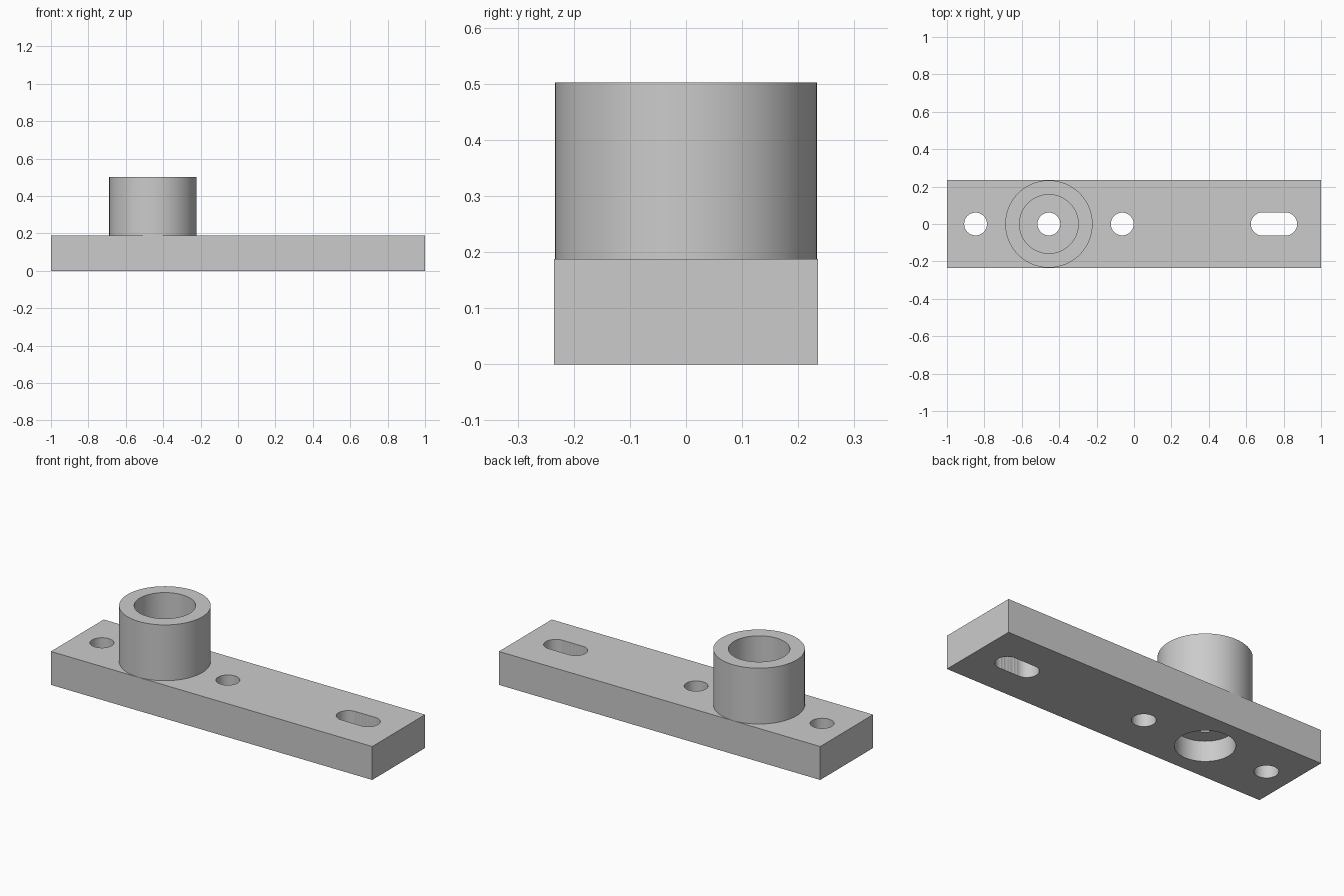
import bpy
import math

cube = bpy.data.objects.get("Cube")
if cube:
    bpy.data.objects.remove(cube, do_unlink=True)

# Main sizes
LENGTH, WIDTH, BAR_TOP, BOSS_TOP = 2.0, 0.47, 0.188, 0.502
BOSS_X, HOLE_PITCH, HOLE_R = -0.455, 0.392, 0.061

steel = bpy.data.materials.new("plain grey")
steel.use_nodes = True
grey = (0.6, 0.6, 0.6, 1.0)
steel.diffuse_color = grey
steel.node_tree.nodes["Principled BSDF"].inputs["Base Color"].default_value = grey


def cylinder(name, x, radius, z0, z1, sides=64):
    bpy.ops.mesh.primitive_cylinder_add(
        vertices=sides, radius=radius, depth=z1 - z0, location=(x, 0, (z0 + z1) / 2))
    obj = bpy.context.object
    obj.name = name
    obj.data.materials.append(steel)
    return obj


def combine(target, tool, operation):
    """Apply a boolean and discard the tool."""
    mod = target.modifiers.new(operation.lower(), 'BOOLEAN')
    mod.operation = operation
    mod.solver = 'EXACT'
    mod.object = tool
    bpy.context.view_layer.objects.active = target
    bpy.ops.object.modifier_apply(modifier=mod.name)
    bpy.data.objects.remove(tool, do_unlink=True)


# Flat bar
bpy.ops.mesh.primitive_cube_add(size=1, location=(0, 0, BAR_TOP / 2))
bar = bpy.context.object
bar.name = "mounting_bar_with_boss"
bar.scale = (LENGTH, WIDTH, BAR_TOP)
bpy.ops.object.transform_apply(location=True, rotation=False, scale=True)
bar.data.materials.append(steel)

# Round boss, rooted in the bar
combine(bar, cylinder("boss", BOSS_X, 0.2335, 0.08, BOSS_TOP), 'UNION')

# Upper bore and lower counterbore, leaving a thin web between them
combine(bar, cylinder("upper_bore", BOSS_X, 0.157, BAR_TOP, 0.6), 'DIFFERENCE')
combine(bar, cylinder("counterbore", BOSS_X, 0.151, -0.1, 0.114), 'DIFFERENCE')

# Three through holes in line
for i in (-1, 0, 1):
    hole = cylinder("through_hole", BOSS_X + i * HOLE_PITCH, HOLE_R, -0.1, 0.3, 48)
    combine(bar, hole, 'DIFFERENCE')

# Slot, milled as a row of overlapping holes
STEPS = 6
for i in range(STEPS + 1):
    x = 0.687 + 0.123 * i / STEPS
    combine(bar, cylinder("slot_cut", x, 0.062, -0.1, 0.3, 48), 'DIFFERENCE')

# Smooth round walls, crisp edges
bpy.ops.object.select_all(action='DESELECT')
bar.select_set(True)
bpy.context.view_layer.objects.active = bar
bpy.ops.object.shade_smooth_by_angle(angle=math.radians(15))
